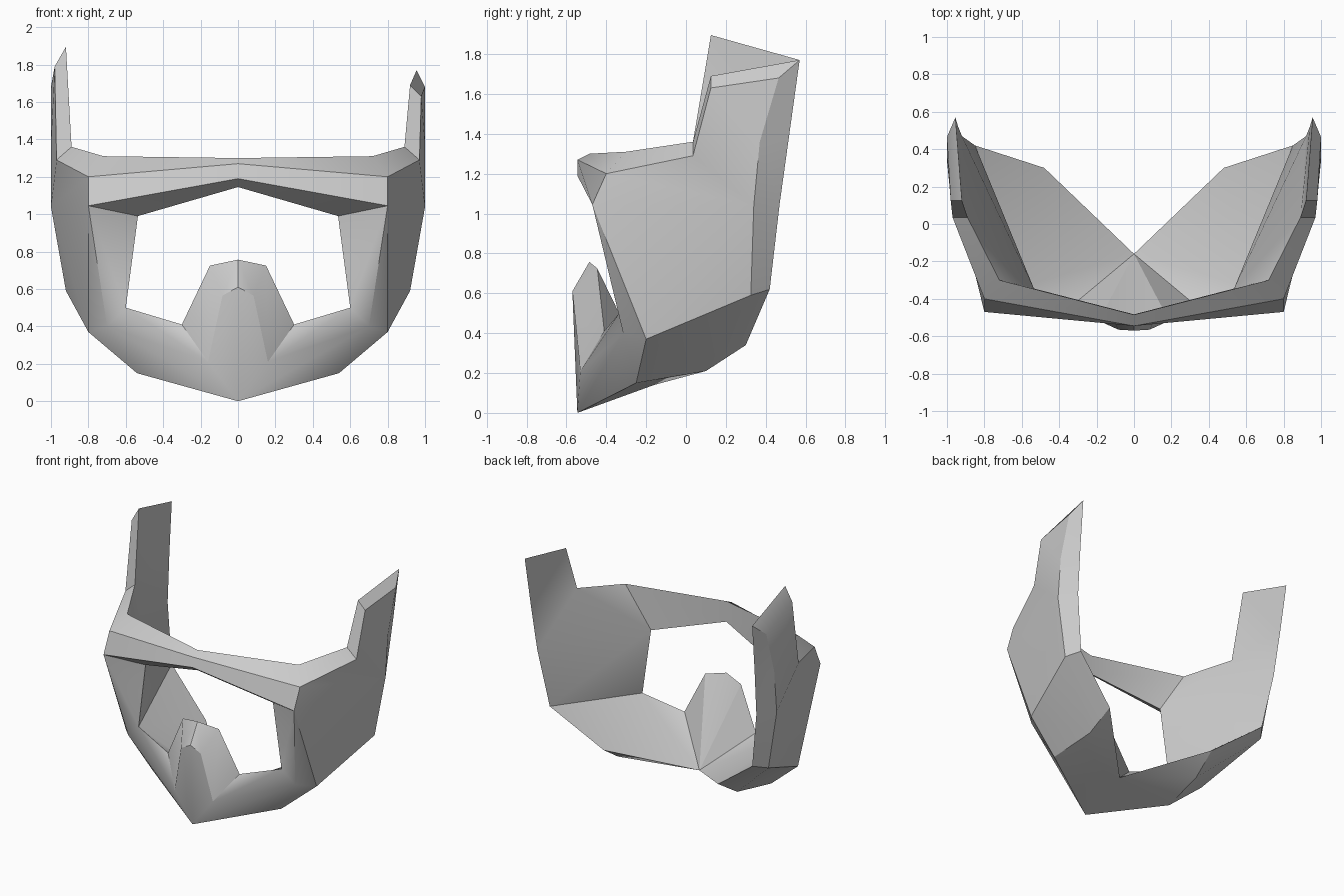
import bpy, bmesh, math

if "Cube" in bpy.data.objects:
    bpy.data.objects.remove(bpy.data.objects["Cube"])


def strip(bm, sign, a, b):
    """Bridge two rails of points; repeated points give triangles."""
    for i in range(len(a) - 1):
        corners = list(dict.fromkeys([a[i], a[i + 1], b[i + 1], b[i]]))
        bm.faces.new([bm.verts.new((sign * x, y, z)) for x, y, z in corners])


def add_half(bm, sign, horn_in_z, horn_out_z):
    """One half of the shell; the horn fronts differ in height."""
    def bridge(a, b):
        strip(bm, sign, a, b)

    # Brow bar: centre section joined to side section
    mid = [(0, -.485, 1.30), (0, -.545, 1.27), (0, -.545, 1.19), (0, -.483, 1.145)]
    brow_top, brow_side = (.72, -.30, 1.31), (.80, -.40, 1.20)
    eye_out, eye_in = (.80, -.47, 1.045), (.535, -.345, .99)
    end = [brow_top, brow_side, eye_out, eye_in]
    bridge(mid + mid[:1], end + end[:1])

    # Horn edge, from the brow up to the tip
    base_out, base_in = (.97, .035, 1.29), (.89, .035, 1.36)
    horn_out, horn_in = (.98, .125, horn_out_z), (.92, .125, horn_in_z)
    horn_back, tip = (1, .465, 1.68), (.955, .57, 1.77)
    bridge([brow_side, base_out, horn_out, horn_back],
           [brow_top, base_in, horn_in, tip])

    # Back rim, from the tip down to the chin
    rim_a, rim_b, rim_c = (1, .37, 1.36), (1, .34, 1.04), (.92, .325, .59)
    in_a, in_b, in_c = (.94, .52, 1.41), (.92, .47, 1.05), (.85, .42, .62)
    jaw_back, jaw_in = (.50, .10, .21), (.48, .30, .34)
    chin, chin_in = (0, -.545, 0), (0, -.16, .14)
    bridge([horn_back, rim_a, rim_b, rim_c, jaw_back, chin_in],
           [tip, in_a, in_b, in_c, jaw_in, chin_in])

    # Outer side plate and underside of the jaw
    jaw_side, jaw_low = (.80, -.20, .37), (.54, -.25, .15)
    bridge([horn_out, base_out, base_out, brow_side, eye_out, jaw_side,
            jaw_side, jaw_low, chin],
           [horn_back, rim_a, rim_b, rim_b, rim_b, rim_b,
            rim_c, jaw_back, chin_in])

    # Nose guard
    nose_mid, nose_front = (0, -.485, .757), (0, -.57, .61)
    nose_top, nose_edge = (.15, -.445, .725), (.083, -.565, .565)
    nose_side, nose_base = (.30, -.41, .41), (.16, -.53, .21)
    bridge([nose_mid, nose_top, nose_side], [nose_front, nose_edge, nose_base])
    bridge([nose_front, nose_edge], [chin, nose_base])

    # Cheek and eye opening
    eye_low, cheek = (.60, -.335, .50), (.70, -.315, .40)
    bridge([nose_side, eye_low, cheek, cheek, jaw_side],
           [nose_base, nose_base, nose_base, chin, jaw_low])
    bridge([eye_in, eye_low, cheek, jaw_side], [eye_out] * 4)

    # Inner lining
    bridge([brow_top, base_in], [eye_in, eye_in])
    bridge([horn_in, base_in, base_in, eye_in, eye_in, eye_low],
           [tip, in_a, in_b, in_b, in_c, in_c])
    bridge([eye_low, eye_low, eye_low, nose_side, nose_top, nose_mid],
           [in_c, jaw_in, chin_in, chin_in, chin_in, chin_in])


# Closed shell, welded along all seams
bm = bmesh.new()
add_half(bm, 1, 1.69, 1.63)
add_half(bm, -1, 1.895, 1.79)
bmesh.ops.remove_doubles(bm, verts=bm.verts, dist=.0005)
bmesh.ops.recalc_face_normals(bm, faces=bm.faces)
mesh = bpy.data.meshes.new("face_guard")
bm.to_mesh(mesh)
bm.free()

shell = bpy.data.objects.new("face_guard", mesh)
bpy.context.collection.objects.link(shell)
grey = bpy.data.materials.new("light_grey")
grey.diffuse_color = (.6, .6, .6, 1)
grey.use_nodes = True
grey.node_tree.nodes["Principled BSDF"].inputs["Base Color"].default_value = grey.diffuse_color
mesh.materials.append(grey)

# Soft panels, crisp folds
bpy.context.view_layer.objects.active = shell
shell.select_set(True)
bpy.ops.object.shade_smooth_by_angle(angle=math.radians(30))
